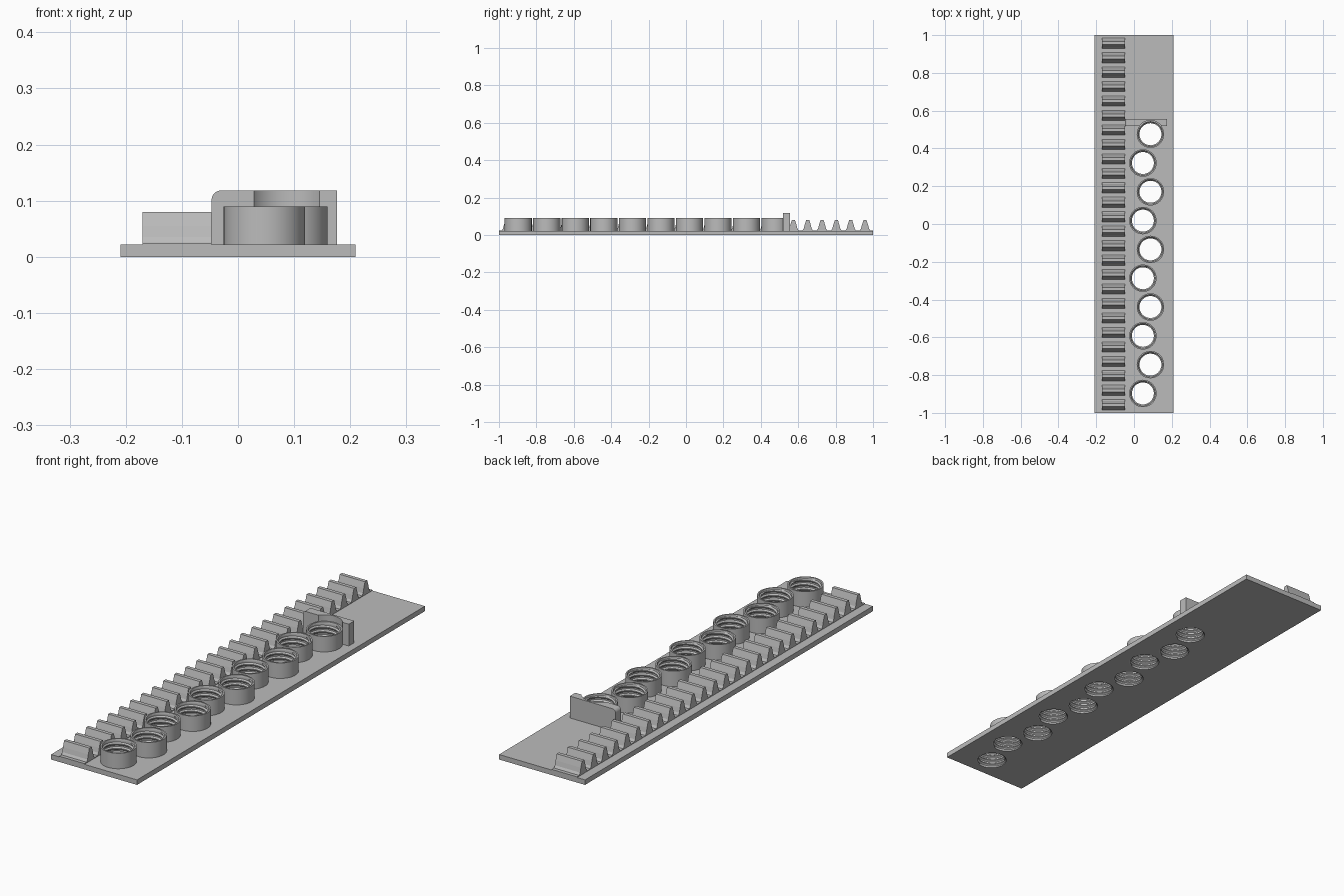
import bpy, bmesh, math

cube = bpy.data.objects.get("Cube")
if cube:
    bpy.data.objects.remove(cube, do_unlink=True)

GREY = (0.5, 0.5, 0.5, 1)
grey = bpy.data.materials.new("plain grey")
grey.use_nodes = True
grey.diffuse_color = GREY
grey.node_tree.nodes["Principled BSDF"].inputs["Base Color"].default_value = GREY

# Main dimensions
BASE_TOP, SOCKET_TOP = 0.022, 0.09
OUTER, BORE, RIDGE, HOLE = 0.0725, 0.064, 0.058, 0.066
SEGMENTS, PITCH = 48, 0.02
CENTRES = [(0.047 if i % 2 == 0 else 0.087, -0.897 + 0.1525 * i) for i in range(10)]


def finish(name, bm, smooth=False):
    """Turn a bmesh into a named object with the grey material."""
    bmesh.ops.remove_doubles(bm, verts=bm.verts, dist=1e-5)
    bmesh.ops.recalc_face_normals(bm, faces=bm.faces)
    mesh = bpy.data.meshes.new(name)
    bm.to_mesh(mesh)
    bm.free()
    mesh.materials.append(grey)
    obj = bpy.data.objects.new(name, mesh)
    bpy.context.collection.objects.link(obj)
    if smooth:
        smooth_shade(obj)
    return obj


def smooth_shade(obj):
    bpy.ops.object.select_all(action="DESELECT")
    obj.select_set(True)
    bpy.context.view_layer.objects.active = obj
    bpy.ops.object.shade_smooth_by_angle(angle=math.radians(30))


def prism(bm, outline, offset):
    """Extrude a flat outline along an offset."""
    face = bm.faces.new([bm.verts.new(p) for p in outline])
    ext = bmesh.ops.extrude_face_region(bm, geom=[face], use_keep_orig=True)
    moved = [v for v in ext["geom"] if isinstance(v, bmesh.types.BMVert)]
    bmesh.ops.translate(bm, verts=moved, vec=offset)


def circle(x, y, z, r):
    return [(x + r * math.cos(math.tau * i / SEGMENTS),
             y + r * math.sin(math.tau * i / SEGMENTS), z) for i in range(SEGMENTS)]


def cut(obj, centres, radius):
    """Cut round vertical holes through an object."""
    bm = bmesh.new()
    for x, y in centres:
        prism(bm, circle(x, y, -0.1, radius), (0, 0, 0.4))
    cutter = finish("hole_cutter", bm)
    cutter.hide_render = True
    mod = obj.modifiers.new("holes", "BOOLEAN")
    mod.operation, mod.solver, mod.object = "DIFFERENCE", "EXACT", cutter
    bpy.context.view_layer.objects.active = obj
    bpy.ops.object.modifier_apply(modifier=mod.name)
    bpy.data.objects.remove(cutter, do_unlink=True)
    smooth_shade(obj)


# Base plate with round holes
bm = bmesh.new()
prism(bm, [(-0.209, -1, 0), (0.209, -1, 0), (0.209, 1, 0), (-0.209, 1, 0)],
      (0, 0, BASE_TOP))
cut(finish("base_plate", bm), CENTRES, HOLE)

# Toothed rack along the right side
bm = bmesh.new()
LEFT, WIDTH, TEETH = -0.17, 0.123, 26
prism(bm, [(LEFT, -1, 0.015), (LEFT, 1, 0.015), (LEFT, 1, 0.025), (LEFT, -1, 0.025)],
      (WIDTH, 0, 0))
flank = [(0.028, 0.02), (0.027, 0.026), (0.021, 0.035), (0.016, 0.055), (0.008, 0.08)]
for i in range(TEETH):
    y = 0.957 * (2 * i / (TEETH - 1) - 1)
    outline = [(LEFT, y - w, z) for w, z in flank]
    outline += [(LEFT, y + w, z) for w, z in reversed(flank)]
    prism(bm, outline, (WIDTH, 0, 0))
finish("tooth_rack", bm)


# Threaded sockets
def socket_column(angle):
    """Cross-section of a socket wall: helical thread, rim and outside."""
    pts = []
    thread = [(0, RIDGE), (0.2, RIDGE), (0.45, BORE), (0.75, BORE)]
    for turn in range(-2, 7):
        for t, r in thread:
            z = (turn + t + angle / math.tau) * PITCH
            if z <= 0 or z >= 0.084:
                z, r = min(max(z, 0), 0.084), BORE
            pts.append((r, z))
    return pts + [(HOLE, SOCKET_TOP), (OUTER, SOCKET_TOP), (OUTER, 0.01),
                  (HOLE, 0.01), (HOLE, 0), (BORE, 0)]


bm = bmesh.new()
columns = []
for j in range(SEGMENTS + 1):
    a = math.tau * j / SEGMENTS
    columns.append([bm.verts.new((r * math.cos(a), r * math.sin(a), z))
                    for r, z in socket_column(a)])
for c, d in zip(columns, columns[1:]):
    for k in range(len(c) - 1):
        bm.faces.new((c[k], d[k], d[k + 1], c[k + 1]))
socket = finish("threaded_socket", bm, smooth=True)
for i, (x, y) in enumerate(CENTRES):
    obj = socket if i == 0 else socket.copy()
    obj.name = f"threaded_socket_{i + 1}"
    obj.location = (x, y, 0)
    if i:
        bpy.context.collection.objects.link(obj)

# End stop with one rounded corner, hollowed to fit the last socket
bm = bmesh.new()
X0, X1, Y0, TOP, ROUND = -0.047, 0.176, 0.518, 0.118, 0.016
outline = [(X0, Y0, 0.015), (X1, Y0, 0.015), (X1, Y0, TOP)]
for i in range(9):
    a = math.pi / 2 * (1 + i / 8)
    outline.append((X0 + ROUND + ROUND * math.cos(a), Y0, TOP - ROUND + ROUND * math.sin(a)))
prism(bm, outline, (0, 0.038, 0))
cut(finish("end_stop", bm), CENTRES[-1:], OUTER)
